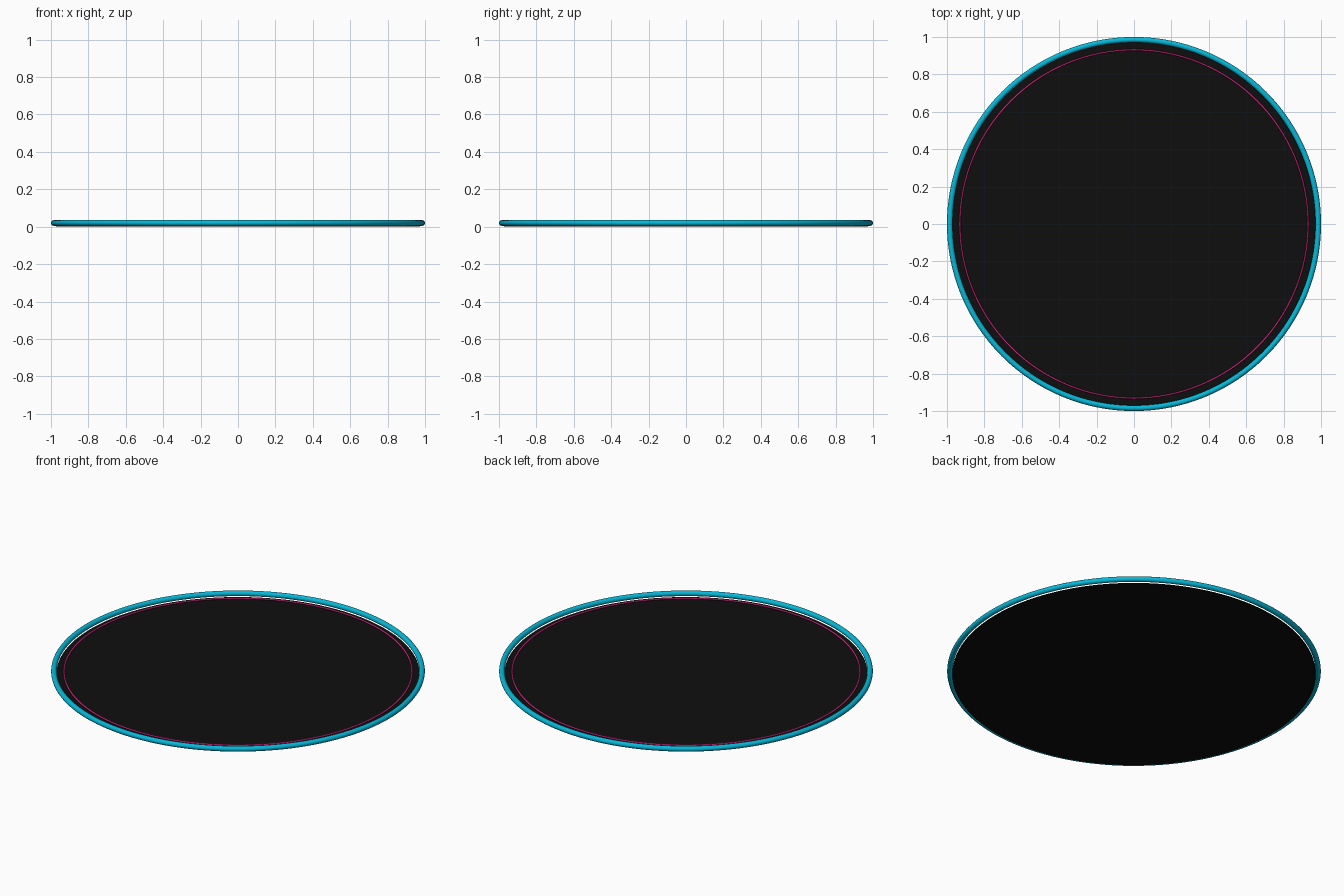
import bpy
import math

if "Cube" in bpy.data.objects:
    bpy.data.objects.remove(bpy.data.objects["Cube"])


def material(name, rgb):
    m = bpy.data.materials.new(name)
    m.diffuse_color = (*rgb, 1.0)
    m.use_nodes = True
    m.node_tree.nodes["Principled BSDF"].inputs["Base Color"].default_value = m.diffuse_color
    return m


cyan = material("cyan", (0.002, 0.48, 0.69))
magenta = material("magenta", (0.62, 0.02, 0.2))
black = material("near_black", (0.0045, 0.0045, 0.0045))


def finish(name, mat):
    ob = bpy.context.object
    ob.name = name
    ob.data.materials.append(mat)
    bpy.ops.object.shade_smooth_by_angle(angle=math.radians(40))


def ring(name, radius, tube, z, mat):
    bpy.ops.mesh.primitive_torus_add(
        major_segments=128, minor_segments=16,
        major_radius=radius, minor_radius=tube, location=(0, 0, z))
    finish(name, mat)


# Thin dark disc on the ground
bpy.ops.mesh.primitive_cylinder_add(
    vertices=128, radius=0.972, depth=0.004, location=(0, 0, 0.002))
finish("base_disc", black)

# Glowing rim raised just above the disc, and the fine inner ring
ring("outer_rim", 0.985, 0.015, 0.02, cyan)
ring("inner_ring", 0.931, 0.005, 0.016, magenta)
